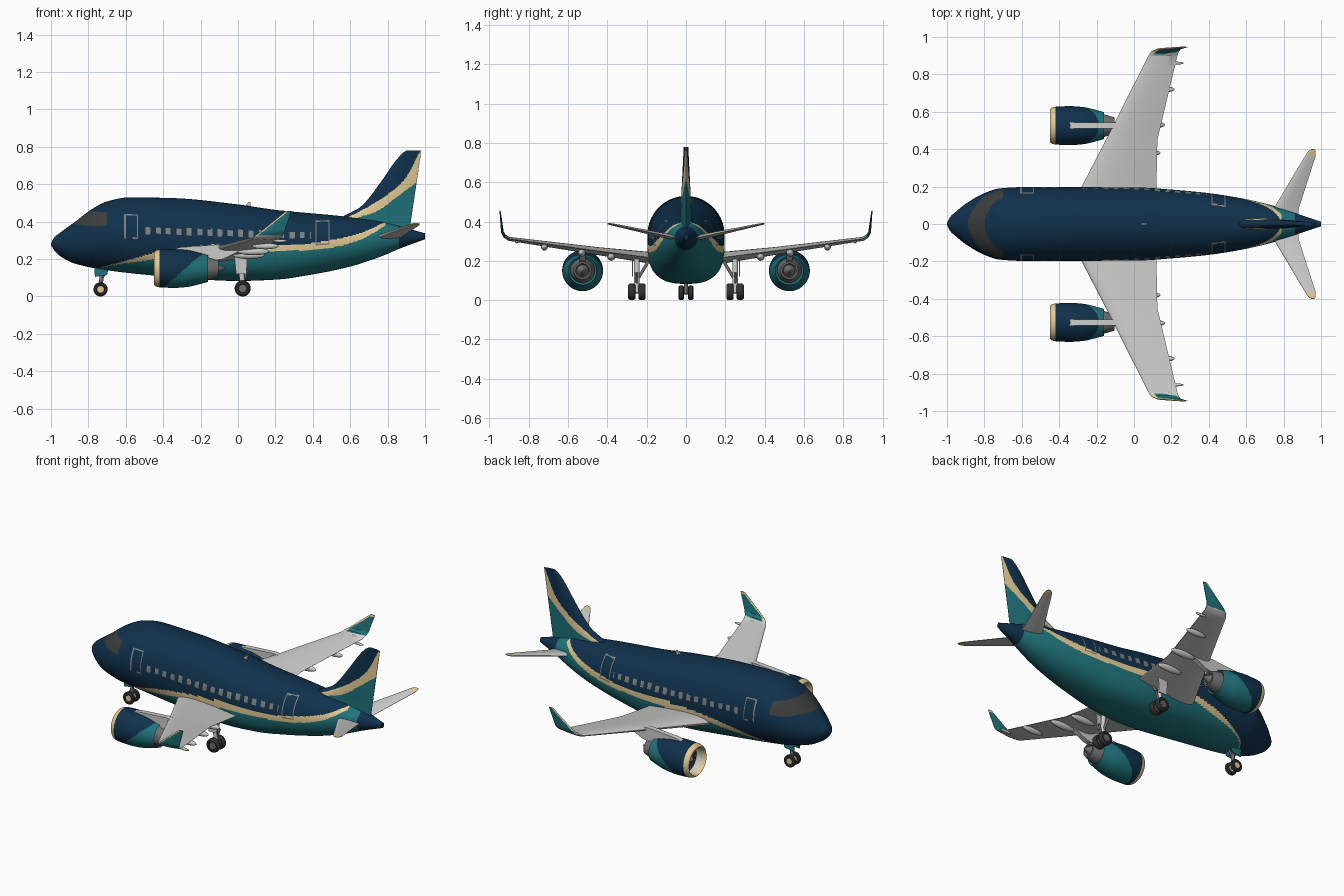
import bpy, bmesh, math
from mathutils import Vector

if "Cube" in bpy.data.objects:
    bpy.data.objects.remove(bpy.data.objects["Cube"])

# Colours
COLOURS = [("navy", (.005, .031, .073)), ("teal", (.014, .175, .20)), ("cream", (.78, .60, .30)),
           ("light_grey", (.60, .60, .59)), ("mid_grey", (.16, .16, .16)), ("window_grey", (.22, .22, .21)),
           ("windshield_grey", (.045, .047, .047)), ("tyre_black", (.03, .03, .03))]
NAVY, TEAL, CREAM, LIGHT, MID, WINDOW, SHIELD, BLACK = range(8)
MATS = []
for n, c in COLOURS:
    m = bpy.data.materials.new(n)
    m.diffuse_color = (*c, 1)
    m.use_nodes = True
    m.node_tree.nodes["Principled BSDF"].inputs["Base Color"].default_value = m.diffuse_color
    MATS.append(m)


def build(name, verts, faces, colour, mirror=False, angle=35):
    """Mesh object; colour is an index or a rule on the face centre."""
    me = bpy.data.meshes.new(name)
    me.from_pydata(verts, [], faces)
    bm = bmesh.new()
    bm.from_mesh(me)
    bmesh.ops.recalc_face_normals(bm, faces=bm.faces)
    used = []
    for f in bm.faces:
        k = colour(f.calc_center_median()) if callable(colour) else colour
        if k not in used:
            used.append(k)
        f.material_index = used.index(k)
    bm.to_mesh(me)
    bm.free()
    for k in used:
        me.materials.append(MATS[k])
    ob = bpy.data.objects.new(name, me)
    bpy.context.collection.objects.link(ob)
    bpy.ops.object.select_all(action='DESELECT')
    ob.select_set(True)
    bpy.context.view_layer.objects.active = ob
    bpy.ops.object.shade_smooth_by_angle(angle=math.radians(angle))
    if mirror:
        md = ob.modifiers.new("mirror", 'MIRROR')
        md.use_axis = (False, True, False)
        md.use_mirror_merge = False
    return ob


def loft(name, rings, colour, mirror=False):
    n = len(rings[0])
    verts = [p for r in rings for p in r]
    faces = [(i * n + j, i * n + (j + 1) % n, (i + 1) * n + (j + 1) % n, (i + 1) * n + j)
             for i in range(len(rings) - 1) for j in range(n)]
    faces += [tuple(range(n)), tuple(range(len(verts) - n, len(verts)))]
    return build(name, verts, faces, colour, mirror)


def curve(pts):
    """Monotone smooth interpolation through points."""
    d = [(b[1] - a[1]) / (b[0] - a[0]) for a, b in zip(pts, pts[1:])]
    m = [d[0]] + [2 * a * b / (a + b) if a * b > 0 else 0 for a, b in zip(d, d[1:])] + [d[-1]]

    def f(x):
        x = min(max(x, pts[0][0]), pts[-1][0])
        i = max(k for k in range(len(d)) if pts[k][0] <= x)
        h = pts[i + 1][0] - pts[i][0]
        t = (x - pts[i][0]) / h
        return (pts[i][1] * (1 + 2 * t) * (1 - t) ** 2 + pts[i + 1][1] * t * t * (3 - 2 * t)
                + h * (m[i] * t * (1 - t) ** 2 + m[i + 1] * t * t * (t - 1)))
    return f


def lathe(name, profile, centre, axis, colour, seg=48, mirror=False):
    rings = []
    for a, r in profile:
        ring = []
        for j in range(seg):
            t = 2 * math.pi * j / seg
            c, s = max(r, .0005) * math.cos(t), max(r, .0005) * math.sin(t)
            v = (a, c, s) if axis == 'x' else (c, a, s)
            ring.append(tuple(Vector(centre) + Vector(v)))
        rings.append(ring)
    return loft(name, rings, colour, mirror)


def rod(name, a, b, r, colour, mirror=False):
    a, b = Vector(a), Vector(b)
    u = (b - a).orthogonal().normalized()
    w = (b - a).normalized().cross(u)
    ts = [2 * math.pi * k / 16 for k in range(16)]
    loft(name, [[tuple(p + r * (u * math.cos(t) + w * math.sin(t))) for t in ts] for p in (a, b)],
         colour, mirror)


def prism(name, outline, y, half, colour, mirror=False):
    loft(name, [[(x, y + s * half, z) for x, z in outline] for s in (-1, 1)], colour, mirror)


def foil_ring(y, z, le, chord, thick, ny, nz, n=20):
    """Aerofoil section at (y, z) with thickness along (ny, nz)."""
    ring = []
    for k in range(2 * n):
        t = math.pi * k / n
        x = (1 - math.cos(t)) / 2
        h = 5 * thick * (.2969 * math.sqrt(x) - .126 * x - .3516 * x**2 + .2843 * x**3 - .1015 * x**4)
        h = max(h, .001) * (1 if k <= n else -1)
        ring.append((le + chord * x, y + ny * h, z + nz * h))
    return ring


def foil(name, secs, steps, colour):
    """Mirrored flying surface; sections are y, z, leading edge, chord, thickness."""
    path = [tuple(p + (q - p) * i / steps for p, q in zip(a, b))
            for a, b in zip(secs, secs[1:]) for i in range(steps)] + [secs[-1]]
    rings = []
    for i, s in enumerate(path):
        a, b = path[max(i - 1, 0)], path[min(i + 1, len(path) - 1)]
        t = Vector((b[0] - a[0], b[1] - a[1])).normalized()
        rings.append(foil_ring(*s, -t.y, t.x))
    return loft(name, rings, colour, True)


# Fuselage
top = curve([(-1, .284), (-.985, .312), (-.95, .342), (-.87, .40), (-.78, .468), (-.7, .508), (-.58, .53),
             (-.35, .526), (0, .492), (.2, .463), (.55, .43), (.75, .405), (.9, .365), (1, .338)])
bottom = curve([(-1, .276), (-.985, .25), (-.95, .215), (-.87, .175), (-.7, .14), (-.4, .108), (0, .083),
                (.2, .09), (.4, .118), (.6, .16), (.76, .212), (.87, .258), (1, .306)])
width = curve([(-1, .004), (-.985, .035), (-.95, .068), (-.9, .108), (-.8, .165), (-.72, .19), (-.6, .197),
               (0, .196), (.2, .184), (.4, .165), (.55, .142), (.7, .11), (.8, .08), (.9, .045), (1, .012)])
stripe_hi = curve([(-.84, .12), (-.7, .165), (-.6, .19), (-.44, .235), (-.2, .27), (0, .28), (.3, .277),
                   (.5, .302), (.65, .337), (.79, .40)])
stripe_lo = curve([(-.84, .119), (-.7, .16), (-.6, .178), (-.44, .20), (-.2, .235), (0, .24), (.3, .245),
                   (.5, .262), (.65, .302), (.79, .38)])


def body_colour(c):
    x, z = c.x, c.z
    if -.9 < x < -.7 and .378 + max(0, -.8 - x) * .1 < z < .456 and z < .456 - (x + .78) * .1:
        return SHIELD
    for d in (-.57, .45):
        dx, dz = abs(x - d), abs(z - .355 + .03 * d)
        if dx < .037 and dz < .065 and (dx > .031 or dz > .059):
            return WINDOW
    if -.5 < x < .39 and abs(z - .352 + .03 * (x + .48)) < .018 and (x + .495) % .055 < .027:
        return WINDOW
    if x > .86 or x < -.83:
        return NAVY
    if x > .79:
        return TEAL
    return NAVY if z > stripe_hi(x) else CREAM if z > stripe_lo(x) else TEAL


rings = []
for i in range(381):
    x = -1 + 2 * (i / 380) ** 1.15
    zt, zb, w = top(x), bottom(x), width(x)
    e = 2 / (2 + .7 * math.exp(-(x / .4) ** 2))      # squarer belly near the wings
    ring = []
    for j in range(160):
        t = 2 * math.pi * j / 160
        c, s = math.cos(t), math.sin(t)
        k = e if s < 0 else 1
        ring.append((x, w * math.copysign(abs(c) ** k, c),
                     (zt + zb) / 2 + (zt - zb) / 2 * math.copysign(abs(s) ** k, s)))
    rings.append(ring)
loft("fuselage", rings, body_colour)

# Tail fin with diagonal stripe
fin_le = curve([(.36, .48), (.40, .52), (.43, .565), (.45, .605), (.475, .65), (.52, .695), (.6, .755),
                (.765, .878), (.78, .90)])
fin_hi = curve([(.5, .39), (.6, .43), (.785, .535), (.89, .625), (.975, .78)])
fin_lo = curve([(.5, .37), (.6, .408), (.75, .46), (.84, .525), (.98, .63)])
rings = []
for i in range(71):
    z = .36 + .42 * i / 70
    le, te = fin_le(z), .918 + (z - .36) * .148
    rings.append(foil_ring(0, z, le, te - le, (.065 - .1 * (z - .36)), 1, 0, 60))
loft("tail_fin", rings, lambda c: NAVY if c.z > fin_hi(c.x) else CREAM if c.z > fin_lo(c.x) else TEAL)


# Wings with upturned tips
def wing_colour(c):
    if c.z < .326 or c.y < .9:
        return LIGHT
    le = .10 + (c.z - .33) * 1.25
    return CREAM if c.x < le + .012 or c.z > .449 else TEAL


foil("wing", [(.1, .205, -.335, .455, .065), (.2, .218, -.28, .40, .058), (.45, .25, -.15, .275, .04),
              (.9, .312, .077, .155, .02), (.922, .325, .092, .147, .017), (.934, .345, .12, .128, .014),
              (.946, .456, .255, .03, .006)], 8, wing_colour)

# Flap fairings under the wings
for y, end, length, r in ((.38, .142, .17, .02), (.53, .167, .17, .02), (.72, .217, .14, .017), (.86, .265, .08, .008)):
    lathe("flap_fairing", [(-length / 2 * math.cos(math.pi * k / 12), r * math.sin(math.pi * k / 12))
                           for k in range(13)],
          (end - length / 2, y, .216 + (y - .2) * .135 - r), 'x', LIGHT, 16, True)

# Tailplane with cream tips
foil("tailplane", [(.02, .312, .70, .18, .03), (.08, .322, .745, .135, .026), (.36, .382, .912, .058, .012),
                   (.388, .388, .93, .042, .01), (.4, .39, .948, .018, .006)], 8,
     lambda c: CREAM if c.y > .366 else LIGHT)

# Engines
EY, EZ = .526, .15


def nacelle_colour(c):
    r = math.hypot(c.y - EY, c.z - EZ)
    if c.x < -.418 and r > .07:
        return CREAM
    if c.x < -.36 and r < .082 and r > .076:
        return LIGHT
    return NAVY if c.z > .06 + (c.x + .385) * .86 else TEAL


outer = curve([(-.45, .086), (-.44, .096), (-.42, .101), (-.34, .104), (-.27, .099), (-.2, .083), (-.16, .072)])
lathe("engine_nacelle", [(-.37, .079), (-.42, .08), (-.443, .081)] +
      [(-.45 + .29 * k / 48, outer(-.45 + .29 * k / 48)) for k in range(49)] + [(-.17, .06)],
      (0, EY, EZ), 'x', nacelle_colour, 96, True)
lathe("engine_fan", [(-.385, .079), (-.386, .026), (-.375, .02)], (0, EY, EZ), 'x',
      lambda c: MID if int(math.atan2(c.z - EZ, c.y - EY) / math.pi * 24 + 48) % 3 == 0 else BLACK, 48, True)
lathe("fan_spinner", [(-.385, .027), (-.40, .02), (-.415, .008), (-.42, 0)], (0, EY, EZ), 'x', MID, 24, True)
lathe("engine_exhaust", [(-.22, .066), (-.165, .062), (-.14, .055), (-.105, .044), (-.105, .036), (-.12, .03),
                         (-.08, .008), (-.07, 0)], (0, EY, EZ), 'x', MID, 32, True)
prism("engine_pylon", [(-.36, .248), (-.31, .263), (-.12, .277), (.0, .268), (.02, .248), (-.08, .2), (-.14, .19),
                       (-.2, .2), (-.3, .225)], EY, .016, LIGHT, True)


# Landing gear
def wheel(name, x, y, r, half, hub, mirror):
    prof = [(-half * .7, .0), (-half * .7, r * .5), (-half, r * .58), (-half, r * .82), (-half * .6, r * .97),
            (0, r), (half * .6, r * .97), (half, r * .82), (half, r * .58), (half * .7, r * .5), (half * .7, 0)]
    lathe(name, prof, (x, y, r), 'y',
          lambda c: hub if math.hypot(c.x - x, c.z - r) < r * .52 else BLACK, 32, mirror)


wheel("nose_wheel", -.735, .024, .038, .013, CREAM, True)
rod("nose_axle", (-.735, -.03, .038), (-.735, .03, .038), .008, MID)
rod("nose_strut", (-.735, 0, .035), (-.725, 0, .17), .011, MID)
rod("nose_brace", (-.73, 0, .09), (-.69, 0, .16), .006, MID)
prism("nose_gear_door", [(-.765, .105), (-.70, .115), (-.69, .16), (-.77, .17)], .026, .003, TEAL, True)
for y in (.224, .276):
    wheel("main_wheel", .025, y, .043, .018, MID, True)
rod("main_axle", (.025, .21, .043), (.025, .29, .043), .01, MID, True)
rod("main_strut", (.025, .25, .04), (.012, .25, .235), .014, LIGHT, True)
rod("main_brace", (.02, .25, .10), (.015, .19, .2), .008, MID, True)
rod("main_drag_link", (.025, .25, .07), (.05, .25, .14), .006, MID, True)
prism("main_gear_door", [(-.01, .12), (.045, .12), (.05, .22), (-.02, .22)], .272, .003, LIGHT, True)

# Roof antenna
prism("roof_antenna", [(.035, .48), (.065, .478), (.068, .505), (.056, .505)], 0, .006, LIGHT)
